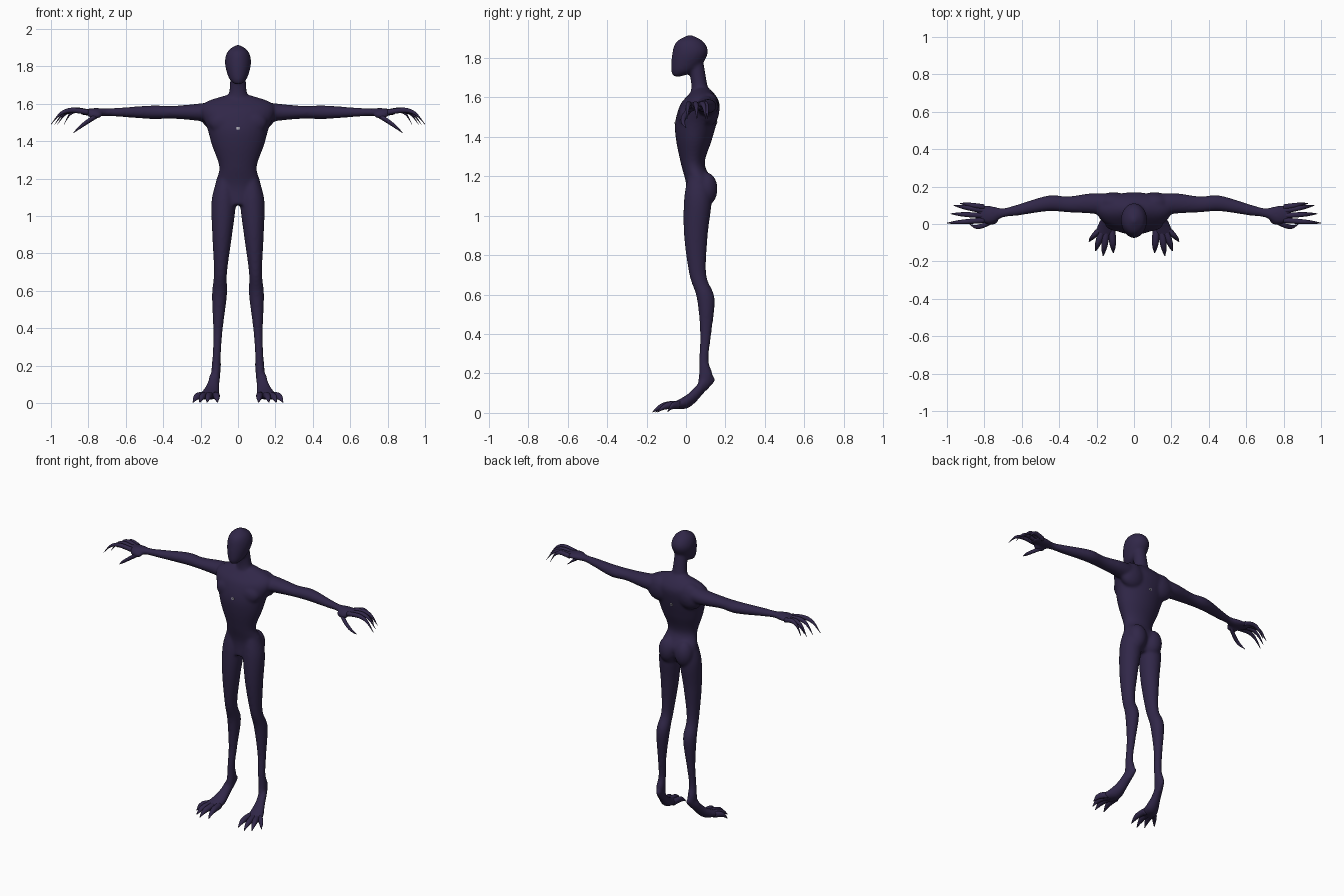
import bpy, bmesh, math
from mathutils import Vector, Matrix

if "Cube" in bpy.data.objects:
    bpy.data.objects.remove(bpy.data.objects["Cube"])

SIDES = {"left": 1, "right": -1}
X_AXIS, Y_AXIS, Z_AXIS = range(3)


def material(name, color):
    mat = bpy.data.materials.new(name)
    mat.use_nodes = True
    mat.diffuse_color = (*color, 1)
    bsdf = mat.node_tree.nodes["Principled BSDF"]
    bsdf.inputs["Base Color"].default_value = (*color, 1)
    bsdf.inputs["Roughness"].default_value = 0.7
    return mat


skin = material("dark violet skin", (0.03, 0.02, 0.065))
pale = material("pale marker", (0.7, 0.7, 0.7))


def spline(before, start, end, after, t):
    """Point on a smooth curve that passes through start and end."""
    leaving, arriving = (end - before) / 2, (after - start) / 2
    ease = t * t * (3 - 2 * t)
    return (start + (end - start) * ease
            + leaving * t * (1 - t) ** 2 - arriving * t * t * (1 - t))


def loft(bm, axis, sections, side=1, segments=32, steps=6):
    """Smooth tube through sections of centre and two radii across the axis."""
    across, up = [i for i in range(3) if i != axis]
    padded = [sections[0], *sections, sections[-1]]
    smooth_sections = []
    for i in range(len(sections) - 1):
        for step in range(steps):
            smooth_sections.append([spline(*values, step / steps)
                                    for values in zip(*padded[i:i + 4])])
    smooth_sections.append(sections[-1])
    rings = []
    for *center, wide, high in smooth_sections:
        ring = []
        for k in range(segments):
            angle = math.tau * k / segments
            point = Vector(center)
            point[across] += wide * math.cos(angle)
            point[up] += high * math.sin(angle)
            point.x *= side
            ring.append(bm.verts.new(point))
        rings.append(ring)
    for ring, following in zip(rings, rings[1:]):
        for k in range(segments):
            bm.faces.new((ring[k - 1], ring[k], following[k], following[k - 1]))
    bm.faces.new(rings[0])
    bm.faces.new(rings[-1])


def muscle(bm, side, center, radii):
    x, y, z = center
    place = Matrix.Translation((x * side, y, z)) @ Matrix.Diagonal((*radii, 1))
    bmesh.ops.create_uvsphere(bm, u_segments=24, v_segments=16, radius=1, matrix=place)


def finish(bm, name, mat=skin, smooth=True):
    bmesh.ops.recalc_face_normals(bm, faces=bm.faces)
    mesh = bpy.data.meshes.new(name)
    bm.to_mesh(mesh)
    bm.free()
    mesh.materials.append(mat)
    obj = bpy.data.objects.new(name, mesh)
    bpy.context.collection.objects.link(obj)
    for polygon in mesh.polygons:
        polygon.use_smooth = smooth
    return obj


# Trunk, neck and head: height, depth position, half width, half depth
trunk = [(1.06, .05, .06, .05), (1.16, .07, .12, .07), (1.26, .035, .1, .06),
         (1.38, .04, .14, .09), (1.47, .05, .165, .105), (1.56, .07, .2, .1),
         (1.61, .08, .17, .07), (1.65, .08, .05, .03)]
neck = [(1.56, .08, .1, .06), (1.63, .07, .06, .045), (1.68, .065, .045, .04),
        (1.8, .045, .04, .04)]
head = [(1.705, -.045, .02, .02), (1.74, -.01, .05, .065), (1.82, .02, .07, .09),
        (1.88, .02, .055, .07), (1.915, .02, .01, .01)]
bm = bmesh.new()
for part in (trunk, neck, head):
    loft(bm, Z_AXIS, [(0, y, z, wide, deep) for z, y, wide, deep in part])

# Limbs: distance along the limb, sideways position, two radii
arm = [(.1, .1, .06, .06), (.22, .11, .055, .045), (.35, .105, .043, .034),
       (.46, .11, .042, .036), (.62, .075, .03, .025), (.7, .06, .025, .02),
       (.77, .05, .048, .022), (.84, .06, .04, .012)]
leg = [(1.2, .06, .04, .05), (1.08, .06, .065, .07), (.9, .05, .053, .06),
       (.7, .06, .035, .043), (.58, .1, .04, .045), (.4, .1, .026, .028),
       (.27, .09, .022, .024), (.19, .1, .025, .035), (.12, .085, .02, .03)]
foot = [(.145, .17, .012, .014), (.09, .14, .027, .04), (.045, .09, .033, .04),
        (0, .055, .046, .034), (-.07, .035, .055, .016)]
ARM_HEIGHT = 1.555
for side in SIDES.values():
    loft(bm, X_AXIS, [(x, y, ARM_HEIGHT, deep, high) for x, y, deep, high in arm], side)
    # Legs spread slightly toward the ankle, feet turn slightly outward
    loft(bm, Z_AXIS, [(.125 - .045 * z, y, z, wide, deep) for z, y, wide, deep in leg], side)
    loft(bm, Y_AXIS, [(.145 - .25 * y, y, z, wide, high) for y, z, wide, high in foot], side)
    # Seat, chest, shoulder blade and thumb root
    muscle(bm, side, (.06, .1, 1.135), (.06, .06, .085))
    muscle(bm, side, (.075, 0, 1.5), (.08, .04, .06))
    muscle(bm, side, (.11, .115, 1.54), (.09, .055, .085))
    muscle(bm, side, (.765, .015, 1.54), (.04, .02, .02))

# Blend the masses into one skin
body = finish(bm, "body")
bpy.context.view_layer.objects.active = body
body.select_set(True)
blend = body.modifiers.new("blend parts", "REMESH")
blend.mode = "VOXEL"
blend.voxel_size = 0.008
blend.use_smooth_shade = True
soften = body.modifiers.new("soften joins", "SMOOTH")
soften.iterations = 8
for modifier_name in ("blend parts", "soften joins"):
    bpy.ops.object.modifier_apply(modifier=modifier_name)


def digit(name, axis, base, tip, bulge, thickness):
    """Bent finger or toe that narrows into a claw, on both sides."""
    base, tip, bulge = Vector(base), Vector(tip), Vector(bulge)
    knuckle = base.lerp(tip, .45) + bulge
    claw_root = base.lerp(tip, .75) + bulge
    joints = [(base, 1), (knuckle, .9), (claw_root, .65), (tip, .1)]
    sections = [(*point, thickness * scale, thickness * scale) for point, scale in joints]
    for label, side in SIDES.items():
        bm = bmesh.new()
        loft(bm, axis, sections, side, segments=12)
        finish(bm, f"{label}_{name}")


# Fingers fan out from the palm and hook downward
fingers = {"index": (.02, 1, .005), "middle": (.045, .98, .055),
           "ring": (.07, .965, .1), "little": (.09, .93, .11)}
for name, (base_y, tip_x, tip_y) in fingers.items():
    digit(f"{name}_finger", X_AXIS, (.8, base_y, ARM_HEIGHT), (tip_x, tip_y, 1.49),
          (0, 0, .04), .015)
digit("thumb", X_AXIS, (.75, .02, 1.54), (.88, 0, 1.445), (0, -.02, .005), .015)

# Toes fan out from the ball of the foot
toes = {"inner": (.11, -.155), "second": (.165, -.17),
        "third": (.205, -.145), "outer": (.24, -.095)}
for name, (tip_x, tip_y) in toes.items():
    base_x = .15 + (tip_x - .17) / 2
    digit(f"{name}_toe", Y_AXIS, (base_x, -.03, .04), (tip_x, tip_y, .004),
          (0, 0, .015), .021)

# Small framed square on the breastbone and on the spine
for name, direction in (("chest_marker", 1), ("back_marker", -1)):
    hit, point, normal, index = body.ray_cast(Vector((0, -direction, 1.47)),
                                              Vector((0, direction, 0)))
    turn = normal.to_track_quat("Z", "Y").to_matrix().to_4x4()
    for suffix, size, lift, mat in (("frame", .014, .001, pale), ("center", .007, .002, skin)):
        bm = bmesh.new()
        place = Matrix.Translation(point + normal * lift) @ turn
        bmesh.ops.create_cube(bm, size=1,
                              matrix=place @ Matrix.Diagonal((size, size, .004, 1)))
        finish(bm, f"{name}_{suffix}", mat, smooth=False)
